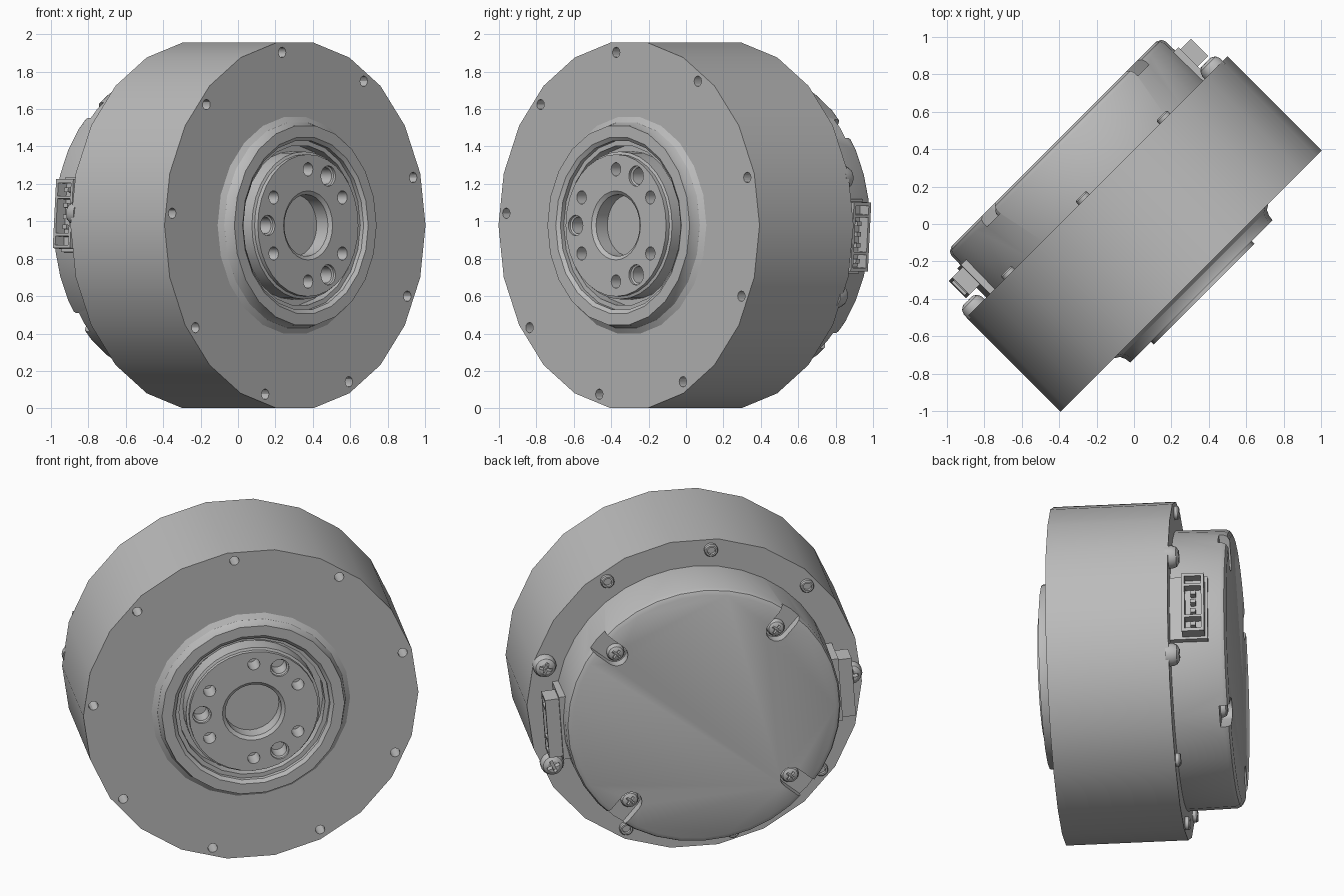
import bpy, bmesh, math
from mathutils import Matrix, Vector

cube = bpy.data.objects.get("Cube")
if cube:
    bpy.data.objects.remove(cube, do_unlink=True)

grey = bpy.data.materials.new("light_grey")
grey.use_nodes = True
grey.diffuse_color = (0.5, 0.5, 0.5, 1)
grey.node_tree.nodes["Principled BSDF"].inputs["Base Color"].default_value = (0.5, 0.5, 0.5, 1)

# Working frame: x sideways, y up, z along the output axis (turned 45 degrees in the world)
CENTRE = 0.978
s = math.sqrt(0.5)
FRAME = Matrix(((s, 0, s, 0), (s, 0, -s, 0), (0, 1, 0, CENTRE), (0, 0, 0, 1)))
made = []


def spin(deg):
    return Matrix.Rotation(math.radians(deg), 4, 'Z')


def polar(r, deg):
    return spin(deg) @ Vector((r, 0, 0))


def stack(bm, rings):
    """Skin closed rings of equal length and cap both ends."""
    rows = [[bm.verts.new(p) for p in ring] for ring in rings]
    n = len(rows[0])
    for a, b in zip(rows, rows[1:]):
        for i in range(n):
            j = (i + 1) % n
            bm.faces.new((a[i], a[j], b[j], b[i]))
    bm.faces.new(rows[0])
    bm.faces.new(rows[-1])


def lathe(bm, profile, sides, at=(0, 0, 0), turn=0):
    at = Vector(at)
    stack(bm, [[at + polar(r, turn + 360 * i / sides) + Vector((0, 0, z))
                for i in range(sides)] for r, z in profile])


def prism(bm, outline, z0, z1, matrix=Matrix()):
    stack(bm, [[matrix @ Vector((x, y, z)) for x, y in outline] for z in (z0, z1)])


def box(bm, x, y, z, matrix=Matrix()):
    prism(bm, [(x[0], y[0]), (x[1], y[0]), (x[1], y[1]), (x[0], y[1])], *z, matrix)


def to_object(bm, name):
    bmesh.ops.recalc_face_normals(bm, faces=bm.faces)
    mesh = bpy.data.meshes.new(name)
    bm.to_mesh(mesh)
    bm.free()
    obj = bpy.data.objects.new(name, mesh)
    obj.matrix_world = FRAME
    bpy.context.collection.objects.link(obj)
    return obj


def part(name, bm, cut=None):
    obj = to_object(bm, name)
    if cut:
        cutter = to_object(cut, name + "_cutter")
        cutter.hide_render = True
        mod = obj.modifiers.new("holes", 'BOOLEAN')
        mod.operation, mod.solver, mod.object = 'DIFFERENCE', 'EXACT', cutter
        bpy.context.view_layer.update()
        result = bpy.data.meshes.new_from_object(
            obj.evaluated_get(bpy.context.evaluated_depsgraph_get()))
        obj.modifiers.clear()
        obj.data = result
        bpy.data.objects.remove(cutter, do_unlink=True)
    obj.data.materials.clear()
    obj.data.materials.append(grey)
    made.append(obj)
    return obj


def cross(size, width):
    """Outline of a plus-shaped driver recess."""
    arm = [(size, -width), (size, width), (width, width)]
    return [(spin(90 * k) @ Vector((x, y, 0))).xy for k in range(4) for x, y in arm]


def screw(name, r, deg, radius, base, height):
    at = polar(r, deg)
    bm, cut = bmesh.new(), bmesh.new()
    top = base - height
    lathe(bm, [(radius, base + 0.02), (radius, base - height * 0.35),
               (radius * 0.85, base - height * 0.75), (radius * 0.5, top)], 16, at)
    prism(cut, cross(radius * 0.55, radius * 0.13), top - 0.02, base - height * 0.4,
          Matrix.Translation(at) @ spin(deg))
    part(name, bm, cut)


FRONT, FLANGE, BACK = 0.431, -0.28, -0.605
bolt_angles = [16 + 40 * k for k in range(9)]

# Main drum with raised front collar and stepped seal groove
bm, cut = bmesh.new(), bmesh.new()
lathe(bm, [(0.43, 0.40), (0.43, 0.47), (0.455, 0.47), (0.455, 0.495), (0.475, 0.51),
           (0.538, 0.51), (0.542, 0.48), (0.555, 0.45), (0.585, FRONT),
           (0.987, FRONT), (0.987, FLANGE)], 22)
for a in bolt_angles:
    lathe(cut, [(0.028, FRONT + 0.05), (0.028, FRONT - 0.12)], 12, polar(0.93, a))
part("main_drum", bm, cut)

# Output hub with centre bore, six small holes and three dowel holes
bm, cut = bmesh.new(), bmesh.new()
lathe(bm, [(0.395, 0.36), (0.395, 0.50), (0.38, 0.505), (0.38, 0.53)], 32)
lathe(cut, [(0.185, 0.56), (0.185, 0.53), (0.165, 0.515), (0.165, 0.43)], 28)
for k in range(6):
    lathe(cut, [(0.036, 0.56), (0.036, 0.42)], 14, polar(0.30, 30 + 60 * k))
for k in range(3):
    lathe(cut, [(0.055, 0.56), (0.055, 0.515), (0.045, 0.51), (0.045, 0.42)],
          16, polar(0.305, 60 + 120 * k))
part("output_hub", bm, cut)

# Rear housing with four rim slots
slot_angles = [40 + 90 * k for k in range(4)]
bm, cut = bmesh.new(), bmesh.new()
lathe(bm, [(0.815, FLANGE + 0.01), (0.81, -0.57), (0.80, -0.592), (0.775, BACK)], 36)
slot = [(0.9, -0.065), (0.9, 0.065)]
for i in range(9):
    t = math.radians(90 + 180 * i / 8)
    slot.append((0.67 + 0.065 * math.cos(t), 0.065 * math.sin(t)))
for a in slot_angles:
    prism(cut, slot, BACK - 0.05, BACK + 0.06, spin(a))
part("rear_housing", bm, cut)
for k, a in enumerate(slot_angles):
    screw(f"housing_screw_{k + 1}", 0.67, a, 0.052, BACK + 0.06, 0.04)

# Flange fasteners: large heads beside the sockets, bolt ends elsewhere
for k, a in enumerate(bolt_angles):
    if a in (16, 176, 336):
        screw(f"flange_screw_{k + 1}", 0.92, a, 0.068, FLANGE, 0.06)
    else:
        bm, cut = bmesh.new(), bmesh.new()
        at = polar(0.92, a)
        lathe(bm, [(0.04, FLANGE + 0.02), (0.04, FLANGE - 0.02), (0.034, FLANGE - 0.028)], 14, at)
        lathe(cut, [(0.024, FLANGE - 0.05), (0.024, FLANGE - 0.008)], 12, at)
        part(f"bolt_end_{k + 1}", bm, cut)

# Two side cable sockets with mounting pad, open cavity and pins
for name, a in (("left", -4), ("right", 176)):
    m = spin(a)
    bm = bmesh.new()
    box(bm, (0.72, 0.825), (-0.2, 0.2), (-0.50, FLANGE), m)
    part(name + "_socket_pad", bm)
    bm, cut = bmesh.new(), bmesh.new()
    box(bm, (0.76, 0.905), (-0.185, 0.185), (-0.485, -0.355), m)
    box(cut, (0.84, 0.95), (-0.165, -0.095), (-0.468, -0.372), m)
    box(cut, (0.84, 0.95), (-0.08, 0.105), (-0.468, -0.372), m)
    box(cut, (0.84, 0.95), (0.12, 0.168), (-0.468, -0.372), m)
    part(name + "_socket", bm, cut)
    bm = bmesh.new()
    for y in (-0.13, -0.045, 0.015, 0.07):
        box(bm, (0.83, 0.89), (y - 0.012, y + 0.012), (-0.435, -0.405), m)
    part(name + "_socket_pins", bm)

# Smooth round surfaces, keep machined edges crisp
bpy.ops.object.select_all(action='DESELECT')
for obj in made:
    obj.select_set(True)
bpy.context.view_layer.objects.active = made[0]
bpy.ops.object.shade_smooth_by_angle(angle=math.radians(30))
